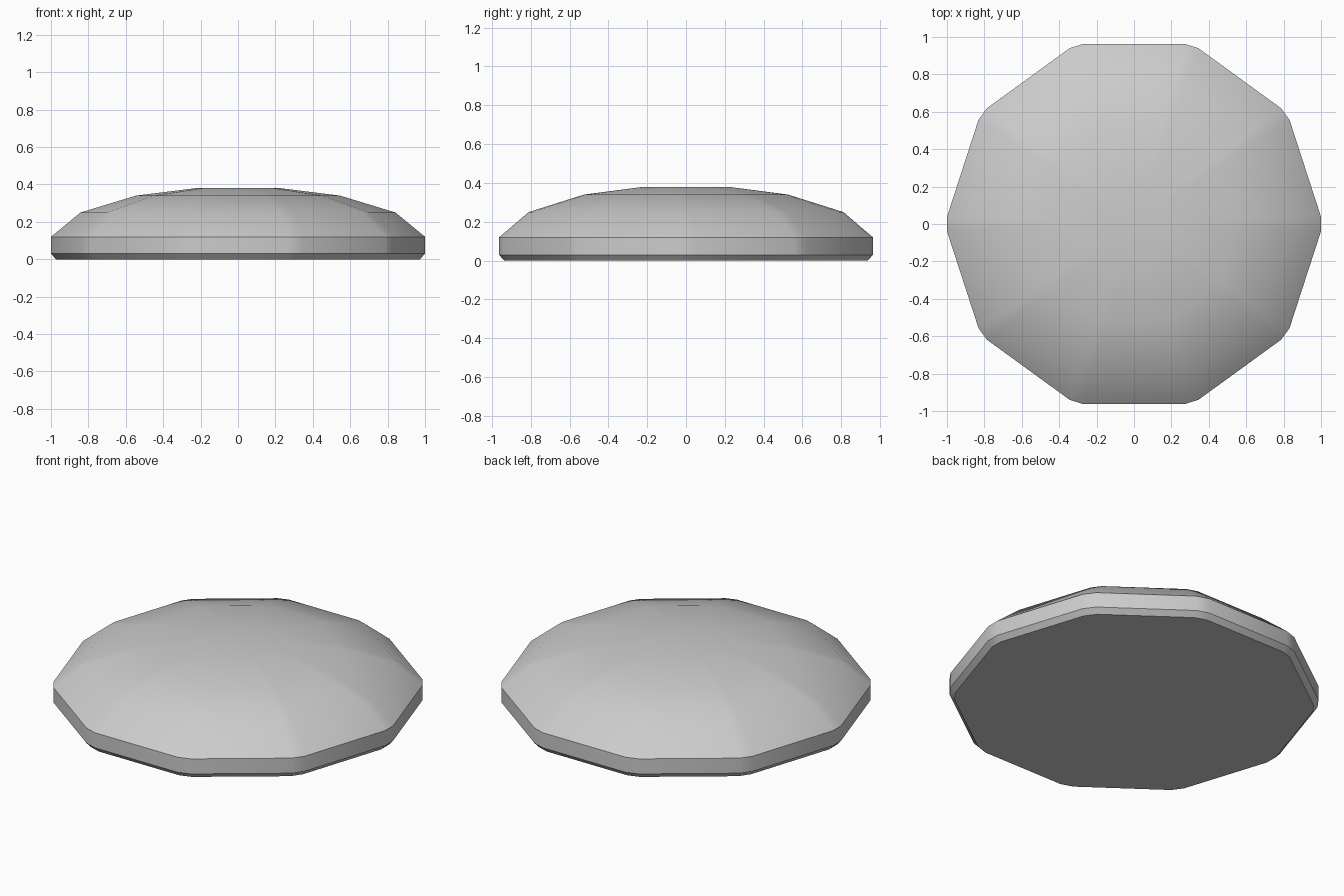
import bpy, bmesh, math

if "Cube" in bpy.data.objects:
    bpy.data.objects.remove(bpy.data.objects["Cube"])

# (scale of outline, height) from the bottom up
PROFILE = [(0.973, 0.0), (1.0, 0.03), (1.0, 0.12), (0.842, 0.25),
           (0.546, 0.34), (0.228, 0.38)]
SIDES, RADIUS, CUT = 10, 1.0124, 0.04


def outline():
    """Decagon with each corner cut off."""
    side = 2 * RADIUS * math.sin(math.pi / SIDES)
    corner = [(RADIUS * math.cos(2 * math.pi * i / SIDES),
               RADIUS * math.sin(2 * math.pi * i / SIDES)) for i in range(SIDES)]
    pts = []
    for i, c in enumerate(corner):
        for n in (corner[i - 1], corner[(i + 1) % SIDES]):
            t = CUT / side
            pts.append((c[0] + (n[0] - c[0]) * t, c[1] + (n[1] - c[1]) * t))
    return pts


# Domed disc: stacked rings, joined and capped
bm = bmesh.new()
rings = [[bm.verts.new((x * s, y * s, z)) for x, y in outline()] for s, z in PROFILE]
for low, high in zip(rings, rings[1:]):
    for i in range(len(low)):
        j = (i + 1) % len(low)
        bm.faces.new((low[i], low[j], high[j], high[i]))
bm.faces.new(rings[0][::-1])
bm.faces.new(rings[-1])
mesh = bpy.data.meshes.new("domed_disc")
bm.to_mesh(mesh)
bm.free()
disc = bpy.data.objects.new("domed_disc", mesh)
bpy.context.collection.objects.link(disc)

# Smooth dome, sharp rim edges
bpy.context.view_layer.objects.active = disc
disc.select_set(True)
bpy.ops.object.shade_smooth_by_angle(angle=math.radians(30))
